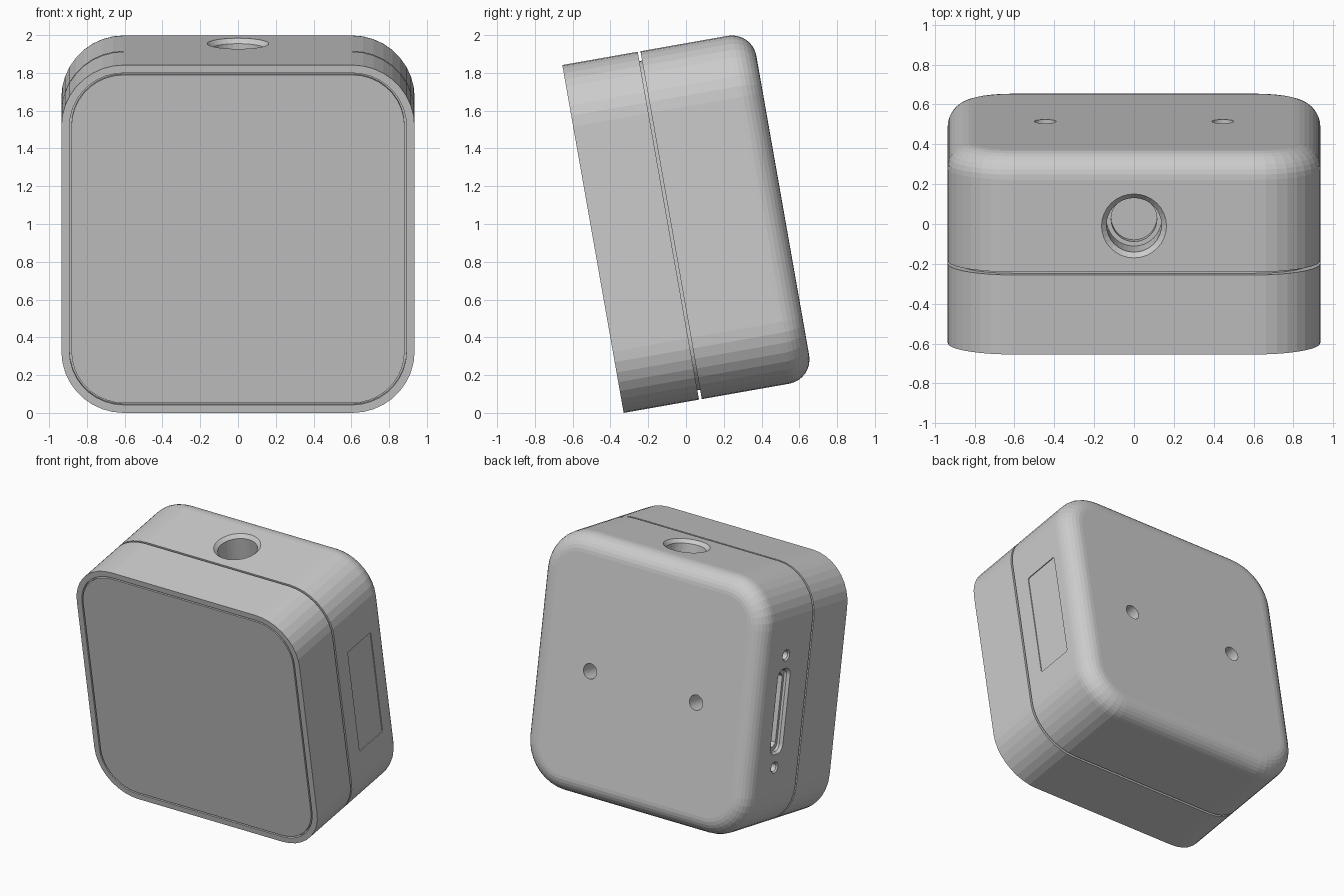
import bpy, bmesh
from math import sin, cos, pi, radians
from mathutils import Matrix, Vector

if "Cube" in bpy.data.objects:
    bpy.data.objects.remove(bpy.data.objects["Cube"])

HALF, DEPTH, CORNER, FILLET = 0.935, 1.02, 0.33, 0.13
MID = 0.92
X, Y, Z = Vector((1, 0, 0)), Vector((0, 1, 0)), Vector((0, 0, 1))

grey = bpy.data.materials.new("plain grey")
grey.use_nodes = True
color = (0.6, 0.6, 0.6, 1)
grey.diffuse_color = color
grey.node_tree.nodes["Principled BSDF"].inputs["Base Color"].default_value = color


def outline(w, h, r, seg):
    """Rounded rectangle from half sizes, corner radius and corner segments."""
    pts = []
    for k, (sx, sy) in enumerate([(1, 1), (-1, 1), (-1, -1), (1, -1)]):
        for i in range(seg + 1):
            a = (k + i / seg) * pi / 2
            pts.append((sx * (w - r) + r * cos(a), sy * (h - r) + r * sin(a)))
    return pts


def loft(name, origin, axes, size, rings, seg=9):
    """Capped loft of a rounded rectangle; rings are (inset, depth)."""
    a, b, inward = axes
    w, h, r = size
    bm = bmesh.new()
    loops = []
    for inset, depth in rings:
        pts = outline(w - inset, h - inset, r - inset, seg)
        loops.append([bm.verts.new(origin + a * p + b * q + inward * depth)
                      for p, q in pts])
    for lo, hi in zip(loops, loops[1:]):
        n = len(lo)
        for i in range(n):
            j = (i + 1) % n
            bm.faces.new((lo[i], lo[j], hi[j], hi[i]))
    bm.faces.new(loops[0])
    bm.faces.new(loops[-1])
    bmesh.ops.remove_doubles(bm, verts=bm.verts, dist=1e-5)
    bmesh.ops.recalc_face_normals(bm, faces=bm.faces)
    mesh = bpy.data.meshes.new(name)
    bm.to_mesh(mesh)
    bm.free()
    mesh.materials.append(grey)
    ob = bpy.data.objects.new(name, mesh)
    bpy.context.collection.objects.link(ob)
    return ob


def cut(target, *args, **kw):
    """Subtract a lofted cutter from the target and discard the cutter."""
    cutter = loft("cutter", *args, **kw)
    cutter.hide_render = True
    mod = target.modifiers.new("cut", "BOOLEAN")
    mod.operation, mod.solver, mod.object = "DIFFERENCE", "EXACT", cutter
    bpy.context.view_layer.objects.active = target
    bpy.ops.object.modifier_apply(modifier=mod.name)
    bpy.data.objects.remove(cutter)


def drill(target, origin, axes, radius, rings):
    cut(target, origin, axes, (radius, radius, radius), rings, seg=8)


front = Vector((0, 0, HALF))
facing = (X, Z, Y)
body = (HALF, HALF, CORNER)

# Front cover with a recess for the panel and a neck behind the seam
cover = loft("front_cover", front, facing, body,
             [(0.043, 0.03), (0.043, 0), (0, 0), (0, 0.405), (0.05, 0.405), (0.05, 0.43)])
panel = loft("front_panel", front, facing, body, [(0.053, 0.035), (0.053, 0)])

# Rear shell with a rounded back edge
steps = [i / 8 * pi / 2 for i in range(9)]
round_edge = [(FILLET * (1 - cos(t)), DEPTH - FILLET + FILLET * sin(t)) for t in steps]
shell = loft("rear_shell", front, facing, body, [(0, 0.42)] + round_edge)

# Top socket with a countersunk rim
drill(shell, Vector((0, 0.655, 2 * HALF)), (X, Y, -Z), 0.163,
      [(0, -0.05), (0, 0), (0.025, 0.025), (0.025, 0.2), (0.048, 0.2), (0.048, 0.25)])

# Mounting holes in the back
for x in (-0.445, 0.445):
    drill(shell, Vector((x, DEPTH, MID)), (X, Z, -Y), 0.055, [(0, -0.05), (0, 0.25)])

# Connector slot and its two screw holes on the right side
side = (Y, Z, X)
port = Vector((-HALF, 0.705, MID))
cut(shell, port, side, (0.075, 0.31, 0.06),
    [(0, -0.05), (0, 0), (0.015, 0.02), (0.015, 0.04)])
cut(shell, port, side, (0.04, 0.27, 0.03), [(0, 0.02), (0, 0.15)], seg=1)
for dz in (-0.405, 0.405):
    drill(shell, port + Z * dz, side, 0.042, [(0, -0.05), (0, 0), (0.01, 0.01), (0.01, 0.12)])

# Shallow label recess on the left side
cut(shell, Vector((HALF, 0.69, MID)), (Y, Z, -X), (0.14, 0.41, 0.01),
    [(0, -0.05), (0, 0.006)], seg=1)

# Lean the whole body backwards on its lower front edge
lean = Matrix.Translation((0, -0.33, 0)) @ Matrix.Rotation(radians(10), 4, "X")
for ob in (cover, panel, shell):
    ob.data.transform(lean)
